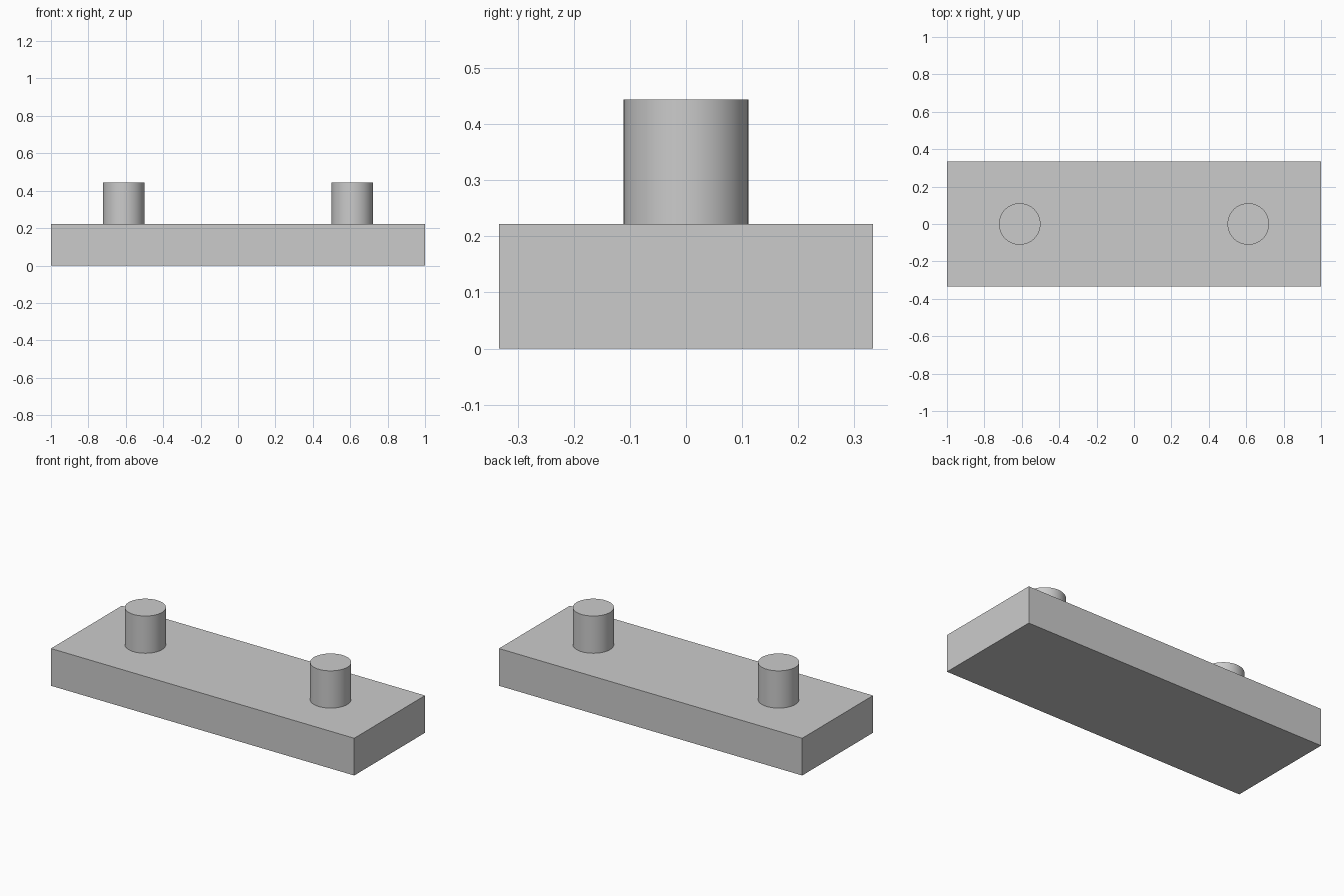
import bpy

# Remove the default cube
if "Cube" in bpy.data.objects:
    bpy.data.objects.remove(bpy.data.objects["Cube"], do_unlink=True)

LENGTH, WIDTH, HEIGHT = 2.0, 0.667, 0.222
PEG_RADIUS, PEG_TOP, PEG_X = 0.111, 0.444, 0.611
GREY = (0.6, 0.6, 0.6, 1.0)

grey = bpy.data.materials.new("plain_grey")
grey.use_nodes = True
grey.diffuse_color = GREY
grey.node_tree.nodes["Principled BSDF"].inputs["Base Color"].default_value = GREY


def finish(name):
    obj = bpy.context.object
    obj.name = name
    obj.data.materials.append(grey)
    return obj


# Flat rectangular base
bpy.ops.mesh.primitive_cube_add(size=1, location=(0, 0, HEIGHT / 2))
base = finish("base_block")
base.scale = (LENGTH, WIDTH, HEIGHT)
bpy.ops.object.transform_apply(location=False, rotation=False, scale=True)

# Round pegs standing on the base
for name, side in (("left_peg", 1), ("right_peg", -1)):
    bpy.ops.mesh.primitive_cylinder_add(
        vertices=64, radius=PEG_RADIUS, depth=PEG_TOP - HEIGHT,
        location=(side * PEG_X, 0, (PEG_TOP + HEIGHT) / 2))
    finish(name)
    bpy.ops.object.shade_smooth_by_angle()
